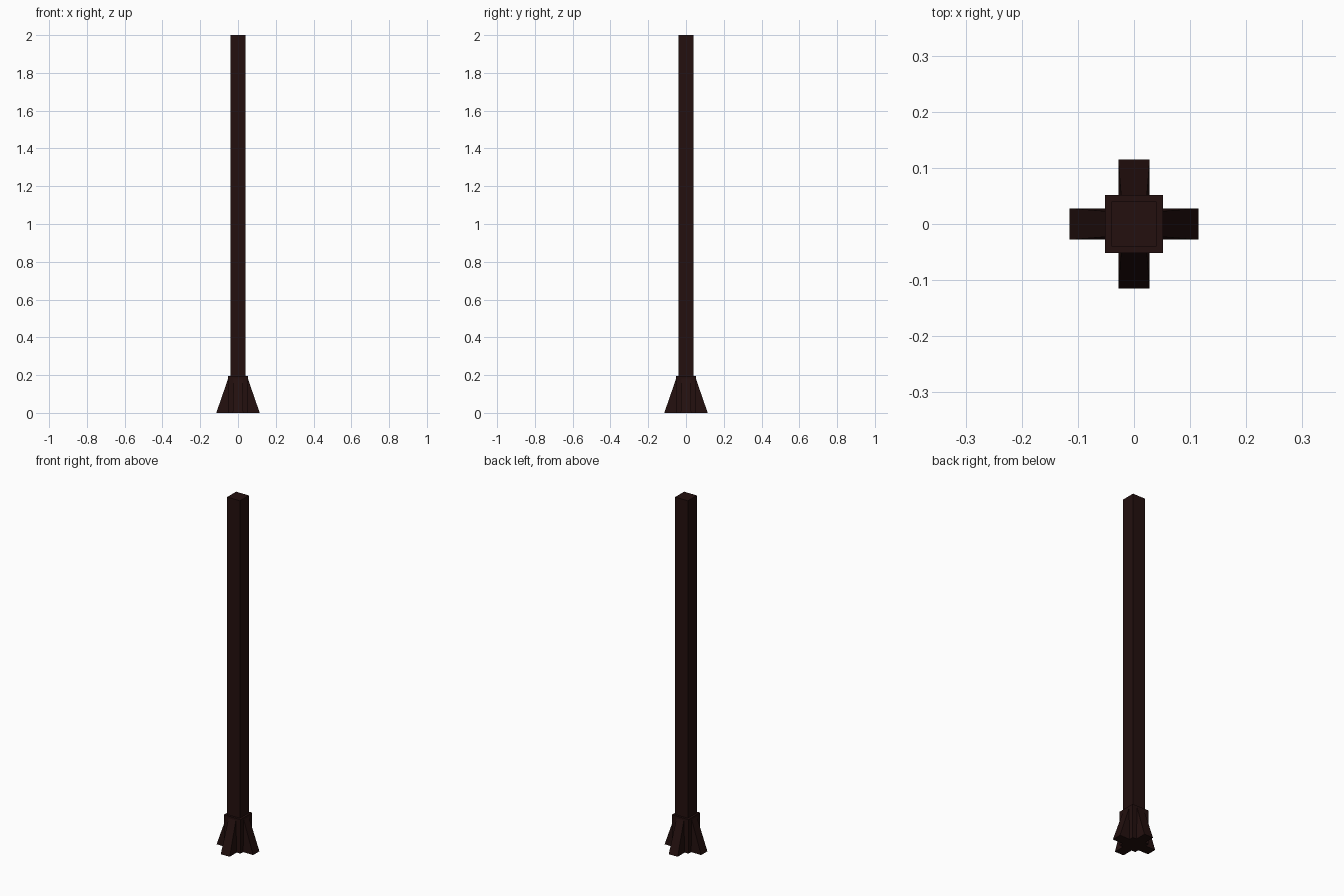
import bpy, bmesh, math
from mathutils import Matrix

if "Cube" in bpy.data.objects:
    bpy.data.objects.remove(bpy.data.objects["Cube"])

wood = bpy.data.materials.new("dark brown wood")
wood.diffuse_color = (0.017, 0.005, 0.0045, 1)
wood.use_nodes = True
wood.node_tree.nodes["Principled BSDF"].inputs["Base Color"].default_value = wood.diffuse_color


def make_object(name, bm):
    bmesh.ops.recalc_face_normals(bm, faces=bm.faces)
    mesh = bpy.data.meshes.new(name)
    bm.to_mesh(mesh)
    bm.free()
    mesh.materials.append(wood)
    obj = bpy.data.objects.new(name, mesh)
    bpy.context.collection.objects.link(obj)
    return obj


def box(name, half, z0, z1):
    bm = bmesh.new()
    bmesh.ops.create_cube(bm, size=1)
    bmesh.ops.scale(bm, vec=(2 * half, 2 * half, z1 - z0), verts=bm.verts)
    bmesh.ops.translate(bm, vec=(0, 0, (z0 + z1) / 2), verts=bm.verts)
    return make_object(name, bm)


# Tall square post and the thicker block around its foot
box("post", 0.04, 0.19, 2.0)
box("base_block", 0.052, 0.0, 0.194)


# Sloping brace: triangular side profile, wider at the bottom
def brace(name, angle):
    bm = bmesh.new()
    profile = [(0.05, 0.0, 0.028), (0.115, 0.0, 0.028), (0.052, 0.182, 0.023), (0.05, 0.182, 0.023)]
    sides = [[bm.verts.new((x, s * w, z)) for x, z, w in profile] for s in (-1, 1)]
    for side in sides:
        bm.faces.new(side)
    for i in range(4):
        j = (i + 1) % 4
        bm.faces.new((sides[0][i], sides[0][j], sides[1][j], sides[1][i]))
    bmesh.ops.rotate(bm, matrix=Matrix.Rotation(angle, 3, 'Z'), verts=bm.verts)
    return make_object(name, bm)


for i, side in enumerate(("right", "back", "left", "front")):
    brace(side + "_brace", i * math.pi / 2)
